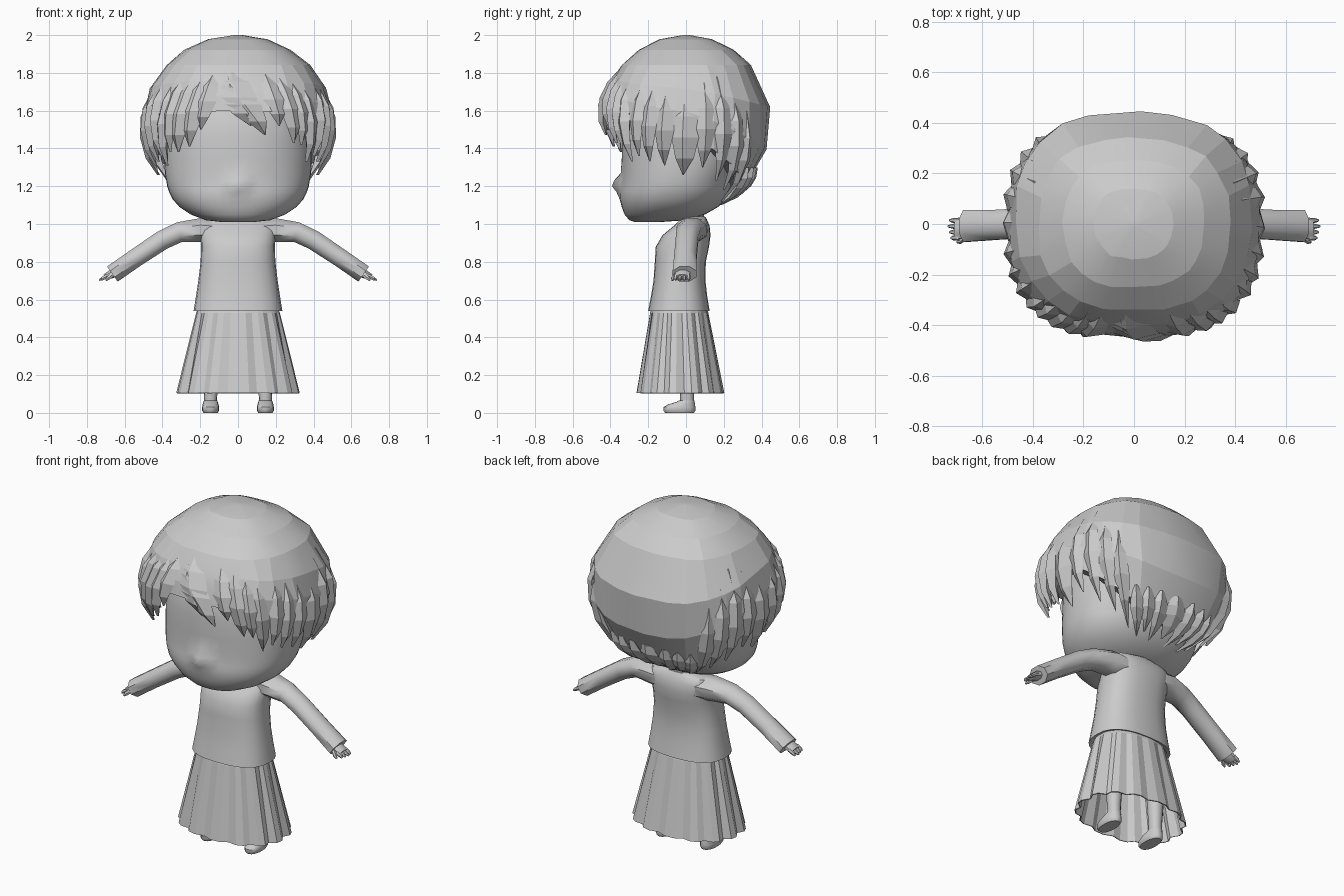
import bpy, math, random
from math import sin, cos, pi, radians

random.seed(4)
cube = bpy.data.objects.get("Cube")
if cube:
    bpy.data.objects.remove(cube, do_unlink=True)

GREY = (0.6, 0.6, 0.6, 1)
grey = bpy.data.materials.new("plain grey")
grey.use_nodes = True
grey.diffuse_color = GREY
grey.node_tree.nodes["Principled BSDF"].inputs["Base Color"].default_value = GREY


def spow(v, p):
    return math.copysign(abs(v) ** p, v)


def make(name, verts, faces, smooth=40, mirror=False, thick=0):
    me = bpy.data.meshes.new(name)
    me.from_pydata(verts, [], faces)
    me.materials.append(grey)
    ob = bpy.data.objects.new(name, me)
    bpy.context.collection.objects.link(ob)
    bpy.ops.object.select_all(action='DESELECT')
    ob.select_set(True)
    bpy.context.view_layer.objects.active = ob
    bpy.ops.object.mode_set(mode='EDIT')
    bpy.ops.mesh.select_all(action='SELECT')
    bpy.ops.mesh.normals_make_consistent(inside=False)
    bpy.ops.object.mode_set(mode='OBJECT')
    if smooth:
        bpy.ops.object.shade_smooth_by_angle(angle=radians(smooth))
    if thick:
        mod = ob.modifiers.new("cloth", 'SOLIDIFY')
        mod.thickness = thick
    if mirror:
        ob.modifiers.new("other side", 'MIRROR')
    return ob


def loft(name, rings, caps=True, **kw):
    """Skin a list of rings that have equal point counts."""
    n = len(rings[0])
    verts = [p for r in rings for p in r]
    faces = [(i * n + j, i * n + (j + 1) % n, (i + 1) * n + (j + 1) % n, (i + 1) * n + j)
             for i in range(len(rings) - 1) for j in range(n)]
    if caps:
        faces += [tuple(range(n)), tuple(range(len(verts) - n, len(verts)))]
    return make(name, verts, faces, **kw)


def ring(z, rx, front, back, n=24, cx=0, p=0.9):
    """Level oval between a front and a back y."""
    cy, ry = (front + back) / 2, (back - front) / 2
    return [(cx + rx * spow(sin(2 * pi * i / n), p),
             cy - ry * spow(cos(2 * pi * i / n), p), z) for i in range(n)]


def tube(name, path, n=8, **kw):
    """Path of (x, y, z, half height, half depth) running outward in x."""
    rings = []
    for i, (x, y, z, h, d) in enumerate(path):
        a, b = path[max(i - 1, 0)], path[min(i + 1, len(path) - 1)]
        t = math.atan2(b[2] - a[2], b[0] - a[0])
        rings.append([(x - sin(t) * h * cos(k), y + d * sin(k), z + cos(t) * h * cos(k))
                      for k in (2 * pi * (j + 0.5) / n for j in range(n))])
    return loft(name, rings, **kw)


# Head with a pointed nose
rows = [(1.01, .08, -.27, -.14), (1.02, .17, -.3, 0), (1.05, .25, -.325, .1), (1.09, .31, -.34, .17),
        (1.13, .345, -.35, .21), (1.17, .365, -.35, .24), (1.2, .375, -.345, .25),
        (1.23, .38, -.342, .26), (1.27, .387, -.34, .28), (1.35, .39, -.34, .31),
        (1.45, .39, -.34, .33), (1.62, .36, -.32, .33), (1.8, .22, -.2, .2)]
head = [ring(*r, n=48) for r in rows]
head = [[(x, y - (.05 * math.exp(-(x * x + (z - 1.21) ** 2) / .0016) if y < 0 else 0), z)
         for x, y, z in r] for r in head]
loft("head", head, smooth=60)


# Hair: a faceted cap and tapering locks lying on the same rounded form
def scalp(deg, z, out=0.0):
    a = radians(deg)
    c = cos(a)
    low = .6 if c > 0 else .6 + .1 * c
    k = (z - 1.55) / (.45 if z > 1.55 else low)
    s = math.sqrt(max(0, 1 - k * k)) + out
    return (.5 * s * spow(sin(a), .8), -.45 * s * spow(c, .8), z)


def hem(deg):
    c = cos(radians(deg))
    return 1.47 + (.13 if c > 0 else .3) * c


SECT = 24
cap = []
for t in (0.03, .2, .38, .55, .7, .85, 1):
    row = []
    for i in range(SECT):
        deg = 360 * i / SECT + (random.uniform(-2, 2) if t < 1 else 0)
        z = 1.55 + .45 * cos(t * pi / 2) if t < .6 else None
        if z is None:
            top = 1.55 + .45 * cos(.55 * pi / 2)
            z = top + (hem(deg) - top) * (t - .55) / .45
        row.append(scalp(deg, z, random.uniform(-.01, .01)))
    cap.append(row)
cap.append([(x * .72, y * .72, z + .01) for x, y, z in cap[-1]])
loft("hair_cap", cap, smooth=12)


def lock(name, a0, z0, a1, z1, w):
    rings = []
    for t, f, o in ((0, .35, -.03), (.3, .8, .012), (.55, 1, .025), (.8, .65, .02), (1, .04, -.02)):
        a, z = a0 + (a1 - a0) * t ** 1.3, z0 + (z1 - z0) * t
        h = w * f / 2
        rings.append([scalp(a - h, z, o - .03), scalp(a - h * .1, z, o + .025 * f),
                      scalp(a + h, z, o - .02), scalp(a, z, o - .12 * f - .01)])
    loft(name, rings, smooth=0)


fringe = [(-28, 1.83, -38, 1.38, 18), (-20, 1.83, -28, 1.41, 16), (-13, 1.83, -19, 1.5, 13),
          (-6, 1.83, 13, 1.47, 15), (-3, 1.85, 5, 1.52, 15), (15, 1.83, 22, 1.52, 14),
          (25, 1.83, 34, 1.43, 15), (35, 1.8, 41, 1.42, 13),
          (-38, 1.83, -46, 1.38, 14), (-46, 1.8, -54, 1.31, 13), (44, 1.8, 50, 1.33, 13)]
for f in fringe:
    lock("fringe_lock", *f)
sides = [(60, 1.78, 58, 1.36, 12), (70, 1.75, 67, 1.33, 12), (80, 1.72, 78, 1.31, 12),
         (90, 1.7, 89, 1.26, 12), (100, 1.75, 99, 1.3, 12), (111, 1.78, 112, 1.23, 13),
         (122, 1.7, 125, 1.18, 13), (133, 1.6, 137, 1.12, 13)]
for a0, z0, a1, z1, w in sides:
    lock("left_side_lock", a0, z0, a1, z1, w)
    lock("right_side_lock", -a0, z0, -a1, z1, w)
for i in range(7):
    a = 147 + 11 * i
    lock("nape_lock", a, 1.3, a + 2, 1.1 + .02 * (i % 2), 14)

# Neck and sweater
loft("neck", [ring(.98, .07, -.03, .1, n=12), ring(1.1, .06, -.02, .09, n=12)])
body = [(.55, .21, -.18, .1), (.54, .235, -.2, .125), (.62, .222, -.185, .112), (.7, .21, -.172, .103),
        (.8, .198, -.165, .105), (.88, .195, -.16, .122), (.94, .198, -.125, .13),
        (.99, .2, -.065, .125), (1.025, .18, -.03, .11), (1.04, .1, -.02, .1)]
loft("sweater", [ring(*r, p=.8) for r in body])
arm = [(.1, .03, .96, .07, .085), (.2, .03, .968, .068, .085), (.31, .015, .957, .058, .07),
       (.4, .005, .915, .056, .064), (.54, -.003, .822, .053, .064), (.665, -.008, .735, .053, .068)]
tube("sleeve", arm, smooth=50, mirror=True)

# Hands
tube("palm", [(.64, -.015, .752, .025, .035), (.67, -.018, .735, .025, .042), (.705, -.02, .718, .017, .04)],
     mirror=True)
for i in range(4):
    y = .014 - .023 * i
    tip = .735 - .006 * abs(i - 1)
    tube("finger", [(.69, y, .726, .012, .011), (.715, y, .713, .011, .01), (tip, y, .703, .005, .005)],
         n=6, mirror=True)
tube("thumb", [(.66, -.05, .735, .013, .012), (.685, -.068, .715, .012, .011), (.7, -.072, .7, .005, .005)],
     n=6, mirror=True)

# Pleated skirt, open below
PLEATS = 14
skirt = []
for z, rx, front, back, depth in ((.57, .2, -.175, .105, 0), (.53, .222, -.19, .118, .02), (.105, .328, -.262, .203, .08)):
    pts = ring(z, rx, front, back, n=PLEATS * 3, p=.9)
    cy = (front + back) / 2
    cut = [1 - depth * (i % 3 == 2) for i in range(len(pts))]
    skirt.append([(x * k, cy + (y - cy) * k, z) for (x, y, z), k in zip(pts, cut)])
loft("skirt", skirt, caps=False, smooth=0, thick=.006)

# Legs and shoes
leg = [(.05, .033, -.03, .042), (.11, .036, -.033, .043), (.3, .048, -.045, .055), (.52, .06, -.06, .06)]
loft("leg", [ring(*r, n=12, cx=.145) for r in leg], mirror=True)
shoe = [(0, .038, -.11, .042), (.012, .045, -.12, .05), (.03, .045, -.12, .05), (.045, .042, -.095, .048),
        (.058, .038, -.05, .046), (.065, .036, -.038, .045)]
loft("shoe", [ring(*r, n=16, cx=.145) for r in shoe], mirror=True)
